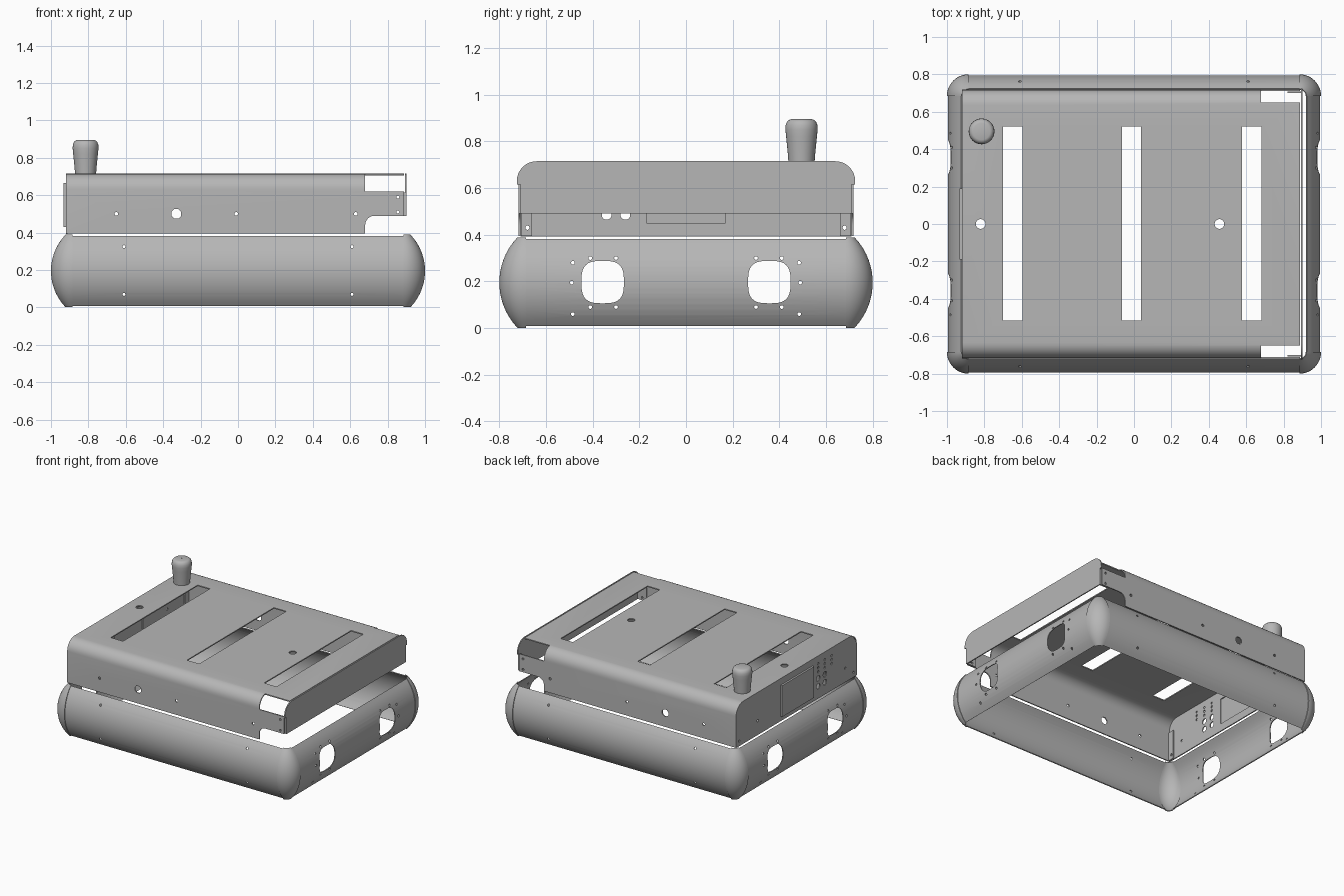
import bpy, bmesh, math

if "Cube" in bpy.data.objects:
    bpy.data.objects.remove(bpy.data.objects["Cube"])

grey = bpy.data.materials.new("sheet_metal_grey")
grey.use_nodes = True
grey.diffuse_color = (0.47, 0.47, 0.47, 1)
grey.node_tree.nodes["Principled BSDF"].inputs["Base Color"].default_value = (0.47, 0.47, 0.47, 1)


def finish_mesh(name, bm):
    bmesh.ops.recalc_face_normals(bm, faces=bm.faces)
    me = bpy.data.meshes.new(name)
    bm.to_mesh(me)
    bm.free()
    me.materials.append(grey)
    ob = bpy.data.objects.new(name, me)
    bpy.context.scene.collection.objects.link(ob)
    return ob


def prisms(name, items):
    """Closed extrusions: each item is (outline, axis, low, high)."""
    bm = bmesh.new()
    place = {"x": lambda a, b, t: (t, a, b),
             "y": lambda a, b, t: (a, t, b),
             "z": lambda a, b, t: (a, b, t)}
    for outline, axis, low, high in items:
        lo, hi = [[bm.verts.new(place[axis](a, b, t)) for a, b in outline] for t in (low, high)]
        bm.faces.new(lo)
        bm.faces.new(hi)
        for i in range(len(lo)):
            j = (i + 1) % len(lo)
            bm.faces.new((lo[i], lo[j], hi[j], hi[i]))
    return finish_mesh(name, bm)


def sheet(name, rows):
    """Open surface through rows of points."""
    bm = bmesh.new()
    vs = [[bm.verts.new(p) for p in row] for row in rows]
    for r, s in zip(vs, vs[1:]):
        for i in range(len(r) - 1):
            bm.faces.new((r[i], r[i + 1], s[i + 1], s[i]))
    return finish_mesh(name, bm)


def rect(a0, a1, b0, b1):
    return [(a0, b0), (a1, b0), (a1, b1), (a0, b1)]


def disc(a, b, r, n=12):
    return [(a + r * math.cos(math.tau * (i + .5) / n), b + r * math.sin(math.tau * (i + .5) / n))
            for i in range(n)]


def arc(a, b, r, start, end, n=8):
    angles = [math.radians(start + (end - start) * i / n) for i in range(n + 1)]
    return [(a + r * math.cos(t), b + r * math.sin(t)) for t in angles]


def squircle(a, b, r, n=32):
    pts = []
    for i in range(n):
        c, s = math.cos(math.tau * i / n), math.sin(math.tau * i / n)
        pts.append((a + r * math.copysign(abs(c) ** .65, c), b + r * math.copysign(abs(s) ** .65, s)))
    return pts


def complete(ob, thickness=0, mirror=(False, False), cuts=None, angle=30):
    """Mirror, thicken and cut a part, then shade it."""
    if any(mirror):
        m = ob.modifiers.new("mirror", "MIRROR")
        m.use_axis = (*mirror, False)
        m.use_mirror_merge = False
    if thickness:
        m = ob.modifiers.new("thickness", "SOLIDIFY")
        m.thickness = thickness
        m.offset = 0
    cutter = None
    if cuts:
        cutter = prisms("cutter", cuts)
        cutter.hide_render = True
        m = ob.modifiers.new("openings", "BOOLEAN")
        m.operation = "DIFFERENCE"
        m.solver = "EXACT"
        m.object = cutter
    bpy.ops.object.select_all(action="DESELECT")
    bpy.context.view_layer.objects.active = ob
    ob.select_set(True)
    bpy.ops.object.convert(target="MESH")
    bpy.ops.object.shade_smooth_by_angle(angle=math.radians(angle))
    if cutter:
        bpy.data.objects.remove(cutter)
    return ob


# Bumper ring: barrel-shaped thin shells around an open centre
CX, CY, MID = .885, .685, .195


def barrel(half_height, inset, n=16):
    R = .278
    zs = [MID + half_height * (2 * i / n - 1) for i in range(n + 1)]
    return [(.112 - inset - R + math.sqrt(R * R - (z - MID) ** 2), z) for z in zs]


caps = sheet("bumper_corners", [
    [(CX + r * math.cos(t), CY + r * math.sin(t), z) for r, z in barrel(.192, 0)]
    for t in [math.radians(90 * i / 12) for i in range(13)]])
complete(caps, .006, (True, True))

long_sides = sheet("front_and_back_bumpers", [
    [(x, -CY - r, z) for r, z in barrel(.185, .005)] for x in (-CX, CX)])
complete(long_sides, .006, (False, True),
         [(disc(x, z, .008), "y", -2, 2) for x in (-.61, .61) for z in (.07, .325)])

ports = []
for s in (-1, 1):
    ports.append((squircle(s * .357, .197, .091), "x", -2, 2))
    for y, z in ((.485, .28), (.49, .195), (.485, .06), (.41, .3), (.41, .09), (.3, .3), (.3, .09)):
        ports.append((disc(s * y, z, .008), "x", -2, 2))
short_sides = sheet("side_bumpers", [
    [(CX + r, y, z) for r, z in barrel(.185, .005)] for y in (-CY, CY)])
complete(short_sides, .006, (True, False), ports)

# Cover: one bent sheet forming the roof and the front and back walls
W, TOP, LOW, BEND = .714, .711, .395, .08
left_bend = arc(-W + BEND, TOP - BEND, BEND, 180, 90)
right_bend = arc(W - BEND, TOP - BEND, BEND, 90, 0)
section = [(-W, LOW)] + left_bend + right_bend + [(W, LOW)]
cuts = [(rect(x, x + .103, -.515, .52), "z", .6, 1) for x in (-.7, -.065, .578)]
cuts += [(disc(x, 0, .026, 16), "z", .6, 1) for x in (-.82, .457)]
cuts += [(disc(x, .5, .01), "y", -1, 1) for x in (-.65, -.01, .63)]
cuts += [(disc(-.33, .5, .028, 8), "y", -1, 1)]
tab_holes = [(disc(.855, z, .008), "y", -1, 1) for z in (.51, .59)]
cuts += tab_holes
cuts += [(rect(.68, .95, s * .65, s * .8), "z", .62, 1) for s in (-1, 1)]
cuts.append(([(.68, .3)] + arc(.73, .44, .05, 180, 90) + [(1, .49), (1, .3)], "y", -1, 1))
cover = sheet("cover", [[(x, y, z) for y, z in section] for x in (-.92, .887)])
complete(cover, .008, cuts=cuts)

# Right end plate, with tabs folded behind the cover walls
edge = arc(.725 - .085, .63, .085, 90, 0) + [(.725, .615), (.71, .615), (.71, .49)]
complete(prisms("right_end_plate", [
    ([(-y, z) for y, z in edge[::-1]] + edge, "x", .892, .9)]))
complete(prisms("right_end_tabs", [
    (rect(.82, .892, s * .700, s * .708), "z", .49, .615) for s in (-1, 1)]), cuts=tab_holes)

# Left end wall with connector holes
corner_holes = [(disc(s * .68, .43, .009), "x", -1, -.8) for s in (-1, 1)]
cuts = [(rect(-.17, .17, .45, .645), "x", -1, -.8)] + corner_holes
cuts += [(disc(y, z, .021, 16), "x", -1, -.8) for y in (-.26, -.34) for z in (.485, .545)]
cuts += [(disc(y, z, .009), "x", -1, -.8) for y in (-.26, -.34, -.42) for z in (.595, .625, .655)]
cuts += [(disc(y, .5, .009), "x", -1, -.8) for y in (-.58, .46)]
inner = [(y * .994, z - .002) for y, z in section]
complete(prisms("left_end_wall", [(inner, "x", -.919, -.911)]), cuts=cuts)
complete(prisms("left_corner_flanges", [
    (rect(s * .66, s * .708, .395, .615), "x", -.910, -.903) for s in (-1, 1)]), cuts=corner_holes)
complete(prisms("connector_panel", [(rect(-.19, .19, .43, .665), "x", -.934, -.920)]))

# Push button on the roof
profile = [(.056, .712), (.059, .75), (.066, .82), (.069, .85), (.068, .87),
           (.062, .885), (.054, .892), (.045, .895), (.001, .895)]
button = sheet("push_button", [
    [(-.815 + r * math.cos(t), .495 + r * math.sin(t), z) for r, z in profile]
    for t in [math.tau * i / 32 for i in range(33)]])
bm = bmesh.new()
bm.from_mesh(button.data)
bmesh.ops.remove_doubles(bm, verts=bm.verts, dist=.0001)
bmesh.ops.recalc_face_normals(bm, faces=bm.faces)
bm.to_mesh(button.data)
bm.free()
complete(button, angle=40)
